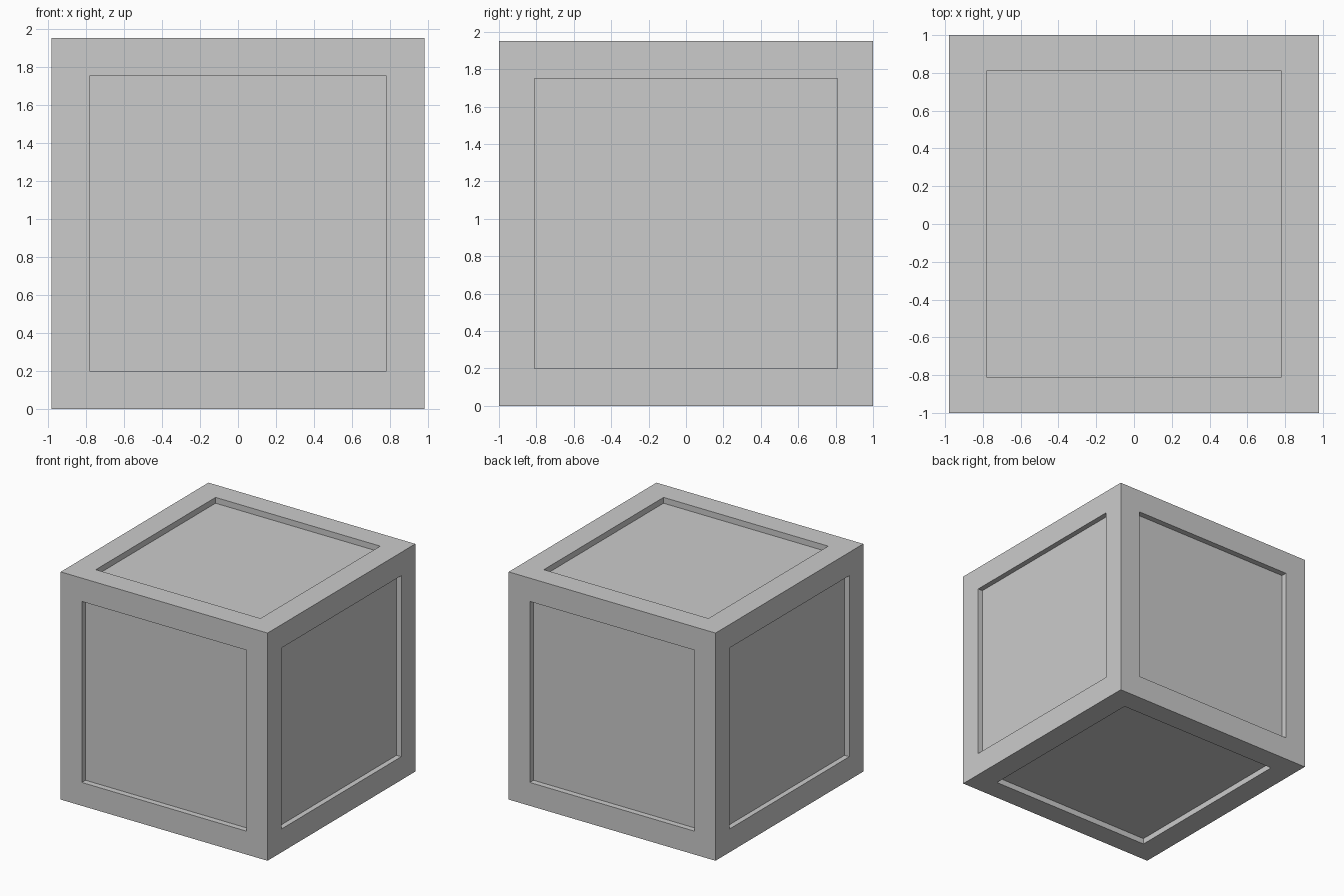
import bpy
import bmesh
from mathutils import Vector

if "Cube" in bpy.data.objects:
    bpy.data.objects.remove(bpy.data.objects["Cube"])

HALF = Vector((0.98, 1.0, 0.975))      # outer half size
PANEL = Vector((0.78, 0.81, 0.775))    # half size of the recess openings
DEPTH = Vector((0.045, 0.05, 0.05))    # recess depth along each axis

# crate body: a box centred on the origin
bm = bmesh.new()
bmesh.ops.create_cube(bm, size=2)
bmesh.ops.scale(bm, vec=HALF, verts=bm.verts)

# recessed panel with straight walls on every side
for face in list(bm.faces):
    normal = face.normal.copy()
    axis = max(range(3), key=lambda i: abs(normal[i]))
    bmesh.ops.inset_individual(bm, faces=[face], thickness=0.2)
    for v in face.verts:
        for i in range(3):
            if i != axis:
                v.co[i] = PANEL[i] if v.co[i] > 0 else -PANEL[i]
    panel = bmesh.ops.extrude_discrete_faces(bm, faces=[face])["faces"][0]
    bmesh.ops.translate(bm, vec=-normal * DEPTH[axis], verts=panel.verts)

# stand the crate on the ground
bmesh.ops.translate(bm, vec=(0, 0, HALF.z), verts=bm.verts)
bmesh.ops.recalc_face_normals(bm, faces=bm.faces)

mesh = bpy.data.meshes.new("crate")
bm.to_mesh(mesh)
bm.free()
crate = bpy.data.objects.new("crate", mesh)
bpy.context.collection.objects.link(crate)
